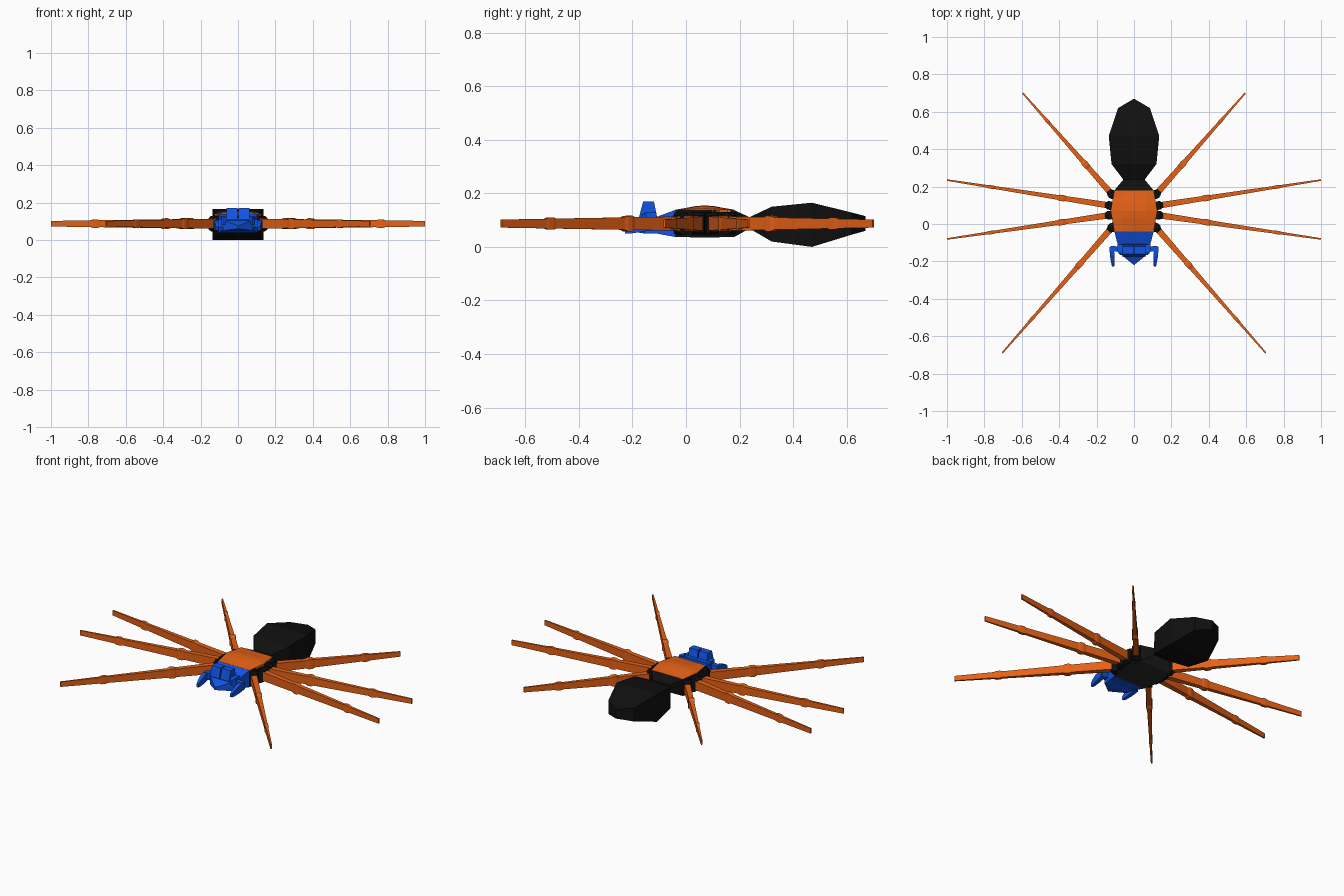
import bpy, bmesh, math
from mathutils import Vector

if "Cube" in bpy.data.objects:
    bpy.data.objects.remove(bpy.data.objects["Cube"])


def material(name, rgb):
    m = bpy.data.materials.new(name)
    m.diffuse_color = (*rgb, 1)
    m.use_nodes = True
    m.node_tree.nodes["Principled BSDF"].inputs["Base Color"].default_value = m.diffuse_color
    return m


ORANGE = material("orange", (0.79, 0.12, 0.008))
BLUE = material("blue", (0.006, 0.09, 0.79))
BLACK = material("black", (0.005, 0.005, 0.005))
GREY = material("dark grey", (0.022, 0.022, 0.023))


def loft(name, mat, sections, start=(0, 0), heading=(0, 1), crown=0.0):
    """Skin box sections (distance, half width, low z, high z) along a heading.
    A crown raises the middle of each section's top."""
    origin = Vector((*start, 0))
    fwd = Vector((*heading, 0)).normalized()
    side = Vector((fwd.y, -fwd.x, 0))
    bm = bmesh.new()
    rings = []
    for d, hw, lo, hi in sections:
        shape = [(-hw, lo), (hw, lo), (hw, hi)]
        if crown:
            lift = crown * (hi - lo)
            shape += [(hw * .55, hi + lift * .8), (0, hi + lift), (-hw * .55, hi + lift * .8)]
        shape.append((-hw, hi))
        rings.append([bm.verts.new(origin + fwd * d + side * x + Vector((0, 0, z)))
                      for x, z in shape])
    n = len(rings[0])
    for a, b in zip(rings, rings[1:]):
        for i in range(n):
            j = (i + 1) % n
            bm.faces.new((a[i], a[j], b[j], b[i]))
    bm.faces.new(rings[0])
    bm.faces.new(rings[-1])
    bmesh.ops.remove_doubles(bm, verts=bm.verts, dist=1e-5)
    bmesh.ops.dissolve_degenerate(bm, edges=bm.edges, dist=1e-5)
    bmesh.ops.recalc_face_normals(bm, faces=bm.faces)
    mesh = bpy.data.meshes.new(name)
    bm.to_mesh(mesh)
    bm.free()
    mesh.materials.append(mat)
    ob = bpy.data.objects.new(name, mesh)
    bpy.context.collection.objects.link(ob)
    return ob


# Abdomen: wedge-ended body with upright sides
loft("abdomen", BLACK, [(0.235, .055, .07, .11), (.32, .12, .02, .15), (.47, .135, 0, .165),
                        (.62, .085, .046, .128), (.67, 0, .06, .115)])

# Thorax, with a dark grey underside
thorax = loft("thorax", BLACK, [(-.04, .105, .037, .137), (.07, .125, .035, .138),
                                (.18, .105, .037, .137), (.24, .055, .07, .11)])
thorax.data.materials.append(GREY)
for f in thorax.data.polygons:
    if f.normal.z < -0.8:
        f.material_index = 1

# Domed back plate
plate = []
for i in range(7):
    t = i / 6
    arch = math.sin(math.pi * t)
    plate.append((-.04 + .22 * t, .105 + .02 * (1 - abs(2 * t - 1)), .13, .1385 + .004 * arch))
back = loft("back_plate", ORANGE, plate, crown=1.0)
for v in back.data.vertices:
    if v.co.z > .139:   # flatten the dome towards both ends
        arch = math.sin(math.pi * min(1, max(0, (v.co.y + .04) / .22)))
        v.co.z = .139 + (v.co.z - .139) * arch

# Head
loft("head", BLUE, [(-.22, 0, .06, .075), (-.155, .08, .05, .108),
                    (-.11, .087, .05, .112), (-.04, .105, .037, .138)])
loft("brow", BLUE, [(-.165, .075, .085, .12), (-.15, .087, .08, .128),
                    (-.11, .087, .08, .128)])

LEGS = [((.115, -.015), (.705, -.69)), ((.125, .048), (1.0, -.08)),
        ((.125, .098), (1.0, .235)), ((.115, .155), (.595, .70))]
MID = .087


def leg_section(length, t, grow=1.0):
    """Box section of a tapering leg at fraction t."""
    hh = (.027 - .012 * t) * grow
    return (length * t, (.017 - .013 * t) * grow, MID - hh, MID + hh)


for s, tag in ((1, "right"), (-1, "left")):
    # Eyes
    loft(f"eye_{tag}", BLUE, [(-.175, .030, .11, .112), (-.16, .029, .11, .17),
                              (-.12, .029, .11, .17), (-.108, .030, .11, .112)],
         start=(s * .033, 0))
    # Feelers: short arm outwards, then a pincer forwards
    loft(f"feeler_arm_{tag}", BLUE, [(0, .015, .07, .11), (.052, .013, .065, .108)],
         start=(s * .075, -.135), heading=(s, .08))
    loft(f"feeler_tip_{tag}", BLUE, [(0, .012, .065, .108), (.05, .012, .055, .10),
                                     (.085, .009, .05, .085), (.105, .006, .05, .07)],
         start=(s * .12, -.122), heading=(-s * .08, -1))
    for k, (a, b) in enumerate(LEGS, 1):
        p, q = Vector((s * a[0], a[1])), Vector((s * b[0], b[1]))
        way, length = q - p, (q - p).length
        # Leg
        loft(f"leg_{k}_{tag}", ORANGE, [leg_section(length, 0.01), leg_section(length, 1)],
             start=p, heading=way)
        # Knee bands
        for j, t in enumerate((.3, .73), 1):
            w = .025 / length
            loft(f"knee_{k}_{j}_{tag}", ORANGE,
                 [leg_section(length, t - w), leg_section(length, t - w * .4, 1.25),
                  leg_section(length, t + w * .4, 1.25), leg_section(length, t + w)],
                 start=p, heading=way)
        # Hip
        loft(f"hip_{k}_{tag}", BLACK, [(-.02, .014, .055, .12), (-.002, .023, .046, .129),
                                       (.015, .023, .046, .129), (.03, .013, .056, .118)],
             start=p, heading=way)
